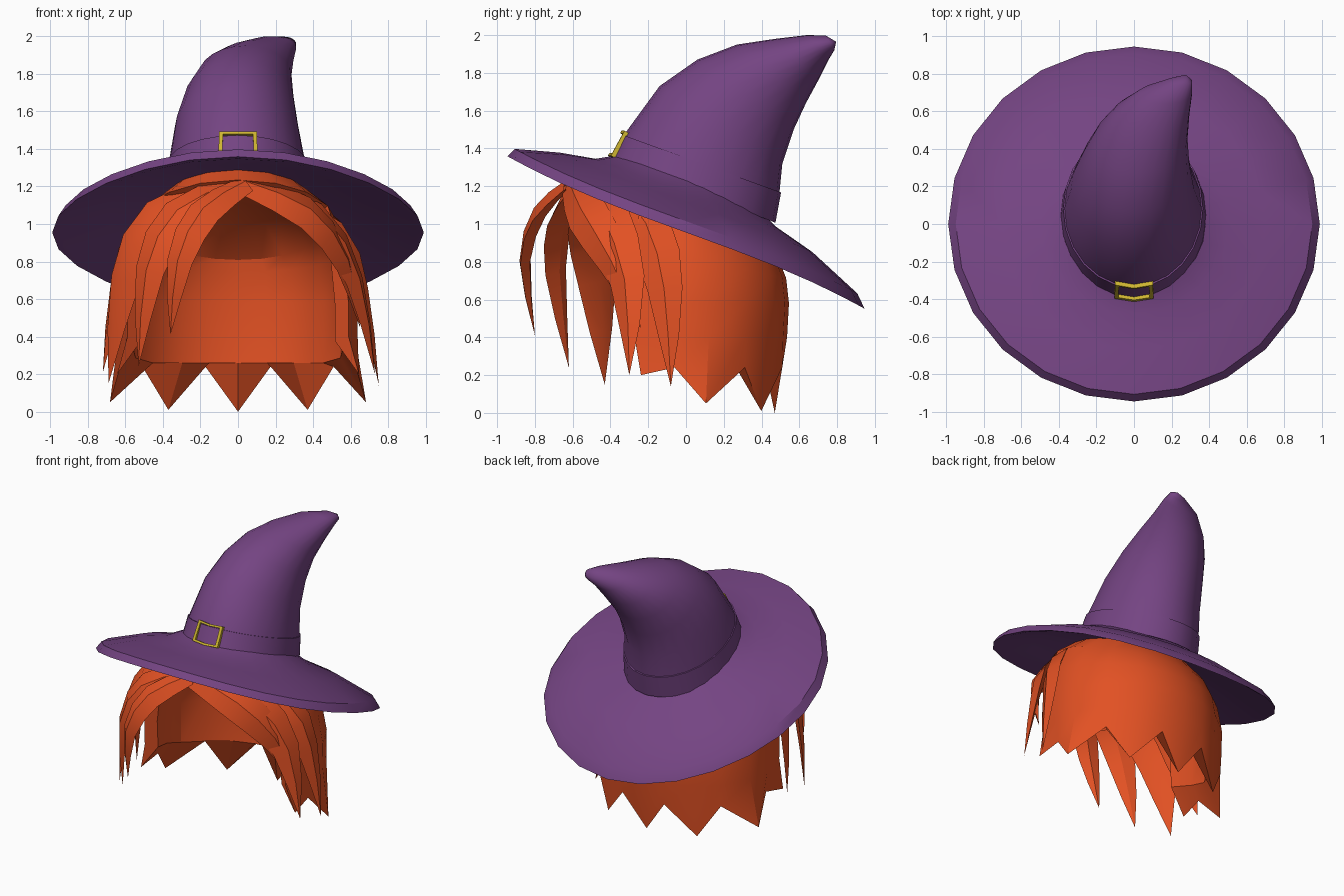
import bpy, bmesh, math
from mathutils import Vector

if "Cube" in bpy.data.objects:
    bpy.data.objects.remove(bpy.data.objects["Cube"])


def material(name, rgb):
    m = bpy.data.materials.new(name)
    m.diffuse_color = (*rgb, 1)
    m.use_nodes = True
    m.node_tree.nodes["Principled BSDF"].inputs["Base Color"].default_value = m.diffuse_color
    return m


PURPLE = material("purple felt", (0.175, 0.058, 0.225))
ORANGE = material("orange hair", (0.76, 0.082, 0.017))
GOLD = material("gold metal", (0.61, 0.456, 0.03))


def finish(bm, name, mat, angle=40):
    bmesh.ops.recalc_face_normals(bm, faces=bm.faces)
    me = bpy.data.meshes.new(name)
    bm.to_mesh(me)
    bm.free()
    me.materials.append(mat)
    ob = bpy.data.objects.new(name, me)
    bpy.context.collection.objects.link(ob)
    bpy.ops.object.select_all(action='DESELECT')
    ob.select_set(True)
    bpy.context.view_layer.objects.active = ob
    bpy.ops.object.shade_smooth_by_angle(angle=math.radians(angle))
    return ob


def loft(bm, rings, closed=False, tip=None):
    """Skin a list of point rings; optionally join last to first or add a tip."""
    vs = [[bm.verts.new(p) for p in r] for r in rings]
    pairs = list(zip(vs, vs[1:])) + ([(vs[-1], vs[0])] if closed else [])
    for a, b in pairs:
        n = len(a)
        for i in range(n):
            bm.faces.new((a[i], a[(i + 1) % n], b[(i + 1) % n], b[i]))
    if tip:
        t, a = bm.verts.new(tip), vs[-1]
        for i in range(len(a)):
            bm.faces.new((a[i], a[(i + 1) % len(a)], t))


N = 24
ANG = [2 * math.pi * i / N for i in range(N)]

# brim: tilted, gently waved disc with a bevelled rim
rings = []
for r, h in [(0.99, 0), (0.95, 0.06), (0.7, 0.16), (0.5, 0.21), (0.38, 0.275),
             (0.37, 0.17), (0.7, 0.10), (0.95, 0.01)]:
    ring = []
    for a in ANG:
        y = -0.955 * r * math.cos(a)
        ring.append((r * math.sin(a), y, 0.955 - 0.36 * y - 0.075 * y ** 3 + h))
    rings.append(ring)
bm = bmesh.new()
loft(bm, rings, closed=True)
finish(bm, "hat_brim", PURPLE, 30)

# crown: bent cone; each section is front y, front z, back y, back z, left x, right x
SECTIONS = [(-0.39, 1.34, 0.465, 1.01, -0.385, 0.38), (-0.33, 1.47, 0.495, 1.17, -0.37, 0.36),
            (-0.14, 1.73, 0.51, 1.32, -0.335, 0.32), (0.06, 1.87, 0.57, 1.50, -0.28, 0.295),
            (0.27, 1.95, 0.635, 1.64, -0.21, 0.285), (0.47, 1.98, 0.70, 1.76, -0.11, 0.295),
            (0.64, 2.0, 0.755, 1.87, 0.03, 0.31), (0.74, 1.998, 0.785, 1.92, 0.18, 0.31)]


def section(s, k=1.0):
    f, b = Vector((0, s[0], s[1])), Vector((0, s[2], s[3]))
    c = (f + b) / 2 + Vector(((s[4] + s[5]) / 2, 0, 0))
    h, w = (f - b) / 2 * k, Vector(((s[5] - s[4]) / 2 * k, 0, 0))
    return [c + h * math.cos(a) + w * math.sin(a) for a in ANG]


bm = bmesh.new()
loft(bm, [section(s) for s in SECTIONS], tip=(0.275, 0.795, 1.965))
finish(bm, "hat_crown", PURPLE, 60)

# band around the crown
bm = bmesh.new()
loft(bm, [section(SECTIONS[0]), section(SECTIONS[0], 1.02),
          section(SECTIONS[1], 1.02), section(SECTIONS[1])], closed=True)
finish(bm, "hat_band", PURPLE)

# buckle: bent square frame
bm = bmesh.new()
frame = [(-0.105, -0.385, 1.355), (0, -0.402, 1.355), (0.105, -0.385, 1.355),
         (0.1, -0.313, 1.487), (0, -0.330, 1.487), (-0.1, -0.313, 1.487)]
mid = Vector((0, -0.358, 1.42))
out = Vector((0, -0.87, 0.48))
rings = [[], [], [], []]
for p in map(Vector, frame):
    q = mid + (p - mid) * 0.8
    q.y = p.y + (mid.y - p.y) * 0.2
    for ring, v in zip(rings, (p - out * 0.01, p + out * 0.014, q + out * 0.014, q - out * 0.01)):
        ring.append(v)
loft(bm, rings, closed=True)
finish(bm, "buckle", GOLD, 20)

# back hair: thick dome, open at the face, with a jagged hem sloping in to the inner wall
HALF = [0, 16, 32, 54, 77, 95, 113, 135, 157, 180]
COLS = HALF + [-a for a in HALF[-2:0:-1]]
TIPS = {0: 0.0, 32: 0.01, 77: 0.05, 113: 0.2}
OUTER = [(0.33, 0.33, 1.17, 0.38), (0.52, 0.48, 1.01, 0.36), (0.60, 0.53, 0.82, 0.2),
         (0.64, 0.545, 0.58, 0), (0.64, 0.535, 0.40, 0), "hem"]
INNER = [(0.56, 0.43, 0.26, -0.3), (0.56, 0.45, 0.58, 0), (0.53, 0.43, 0.83, 0.2),
         (0.45, 0.42, 0.96, 0.36), (0.28, 0.27, 1.08, 0.36)]
bm = bmesh.new()
grid = []
for row in OUTER + INNER:
    line = []
    for a in COLS:
        c, s = math.cos(math.radians(a)), math.sin(math.radians(a))
        if row == "hem":
            tip = abs(a) in TIPS
            rx, ry, z, tilt = (0.70, 0.47, TIPS[abs(a)], 0) if tip else (0.63, 0.53, 0.24, 0)
        else:
            rx, ry, z, tilt = row
        y = ry * c * (1 if c > 0 else 1.3)
        if tilt < 0:
            z, tilt = z + max(0, 0.15 * (0.4 - c)), 0
        line.append(bm.verts.new((rx * s, y, z - tilt * y)))
    grid.append(line)
top, ceiling = bm.verts.new((0, 0, 1.23)), bm.verts.new((0, 0, 1.12))
n, last = len(COLS), len(grid) - 1
for i in range(n):
    j = (i + 1) % n
    bm.faces.new((top, grid[0][i], grid[0][j]))
    bm.faces.new((ceiling, grid[last][j], grid[last][i]))
    side = max(abs(COLS[i]), abs(COLS[j])) <= 113
    for k in range(last):
        if side or k in (0, last - 1):
            bm.faces.new((grid[k][i], grid[k + 1][i], grid[k + 1][j], grid[k][j]))
    if not side:
        bm.faces.new((grid[1][i], grid[last - 1][i], grid[last - 1][j], grid[1][j]))
# close the two face-side edges of the shell
for a in (113, -113):
    i = COLS.index(a)
    bm.faces.new([grid[k][i] for k in range(1, last)])
bmesh.ops.delete(bm, geom=[v for v in bm.verts if not v.link_faces], context='VERTS')
finish(bm, "back_hair", ORANGE, 25)


# fringe locks: tapered diamond blades swept along a path
def smooth_path(p):
    p = [2 * p[0] - p[1]] + p + [2 * p[-1] - p[-2]]
    res = []
    for a, b, c, d in zip(p, p[1:], p[2:], p[3:]):
        res += [b, (9 * (b + c) - a - d) / 16]
    return res + [p[-2]]


def lock(bm, pts, width):
    path = smooth_path([Vector(p) for p in pts])
    taper = [0.7, 0.95, 1.1, 1.05, 0.85, 0.5]
    rings = []
    for i, k in enumerate(taper):
        p = path[i]
        t = (path[i + 1] - path[max(i - 1, 0)]).normalized()
        nrm = p - Vector((0, 0, 0.6))
        w = t.cross(nrm).normalized()
        o = w.cross(t).normalized()
        if o.dot(nrm) < 0:
            o = -o
        rings.append([p + w * width * k, p + o * 0.04 * k, p - w * width * k, p - o * 0.03 * k])
    loft(bm, rings, tip=path[-1])


LEFT = [
    ([(0.04, -0.62, 1.21), (-0.18, -0.77, 1.06), (-0.31, -0.85, 0.80), (-0.36, -0.80, 0.41)], 0.085),
    ([(0.0, -0.58, 1.21), (-0.31, -0.66, 1.05), (-0.47, -0.69, 0.75), (-0.53, -0.62, 0.24)], 0.11),
    ([(-0.02, -0.5, 1.22), (-0.42, -0.50, 1.03), (-0.60, -0.47, 0.70), (-0.69, -0.43, 0.15)], 0.15),
    ([(-0.1, -0.4, 1.22), (-0.50, -0.30, 1.0), (-0.64, -0.26, 0.65), (-0.72, -0.18, 0.21)], 0.13)]
RIGHT = [
    ([(0.03, -0.60, 1.21), (0.36, -0.53, 1.06), (0.56, -0.38, 0.80), (0.65, -0.24, 0.45)], 0.11),
    ([(0.0, -0.52, 1.22), (0.42, -0.42, 1.03), (0.62, -0.31, 0.70), (0.73, -0.30, 0.20)], 0.12),
    ([(0.1, -0.4, 1.22), (0.52, -0.20, 0.98), (0.66, -0.11, 0.65), (0.75, -0.08, 0.14)], 0.11)]
for name, locks in (("left_fringe", LEFT), ("right_fringe", RIGHT)):
    bm = bmesh.new()
    for pts, width in locks:
        lock(bm, pts, width)
    finish(bm, name, ORANGE, 30)
